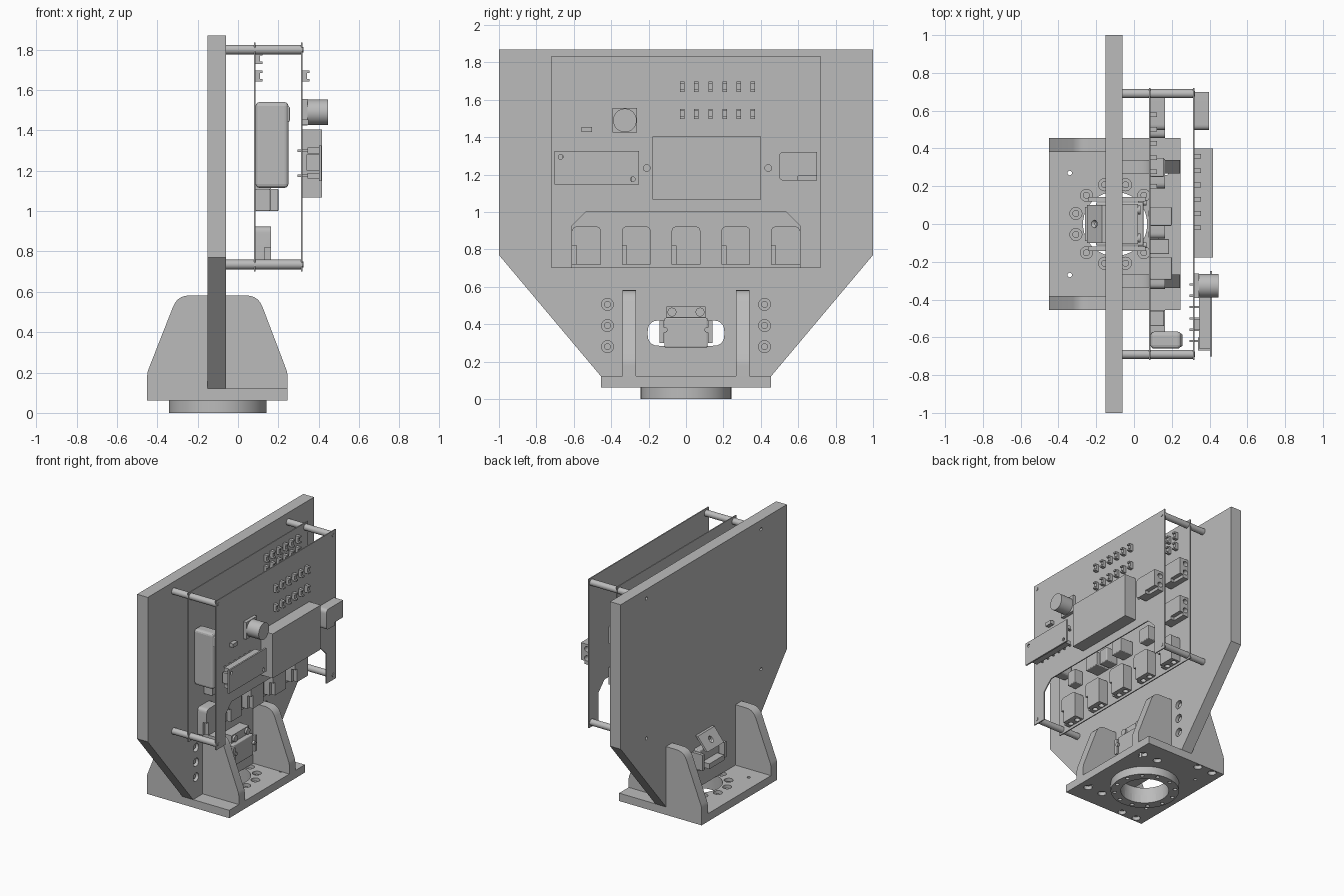
import bpy, bmesh, math
from mathutils import Matrix, Vector

cube = bpy.data.objects.get("Cube")
if cube:
    bpy.data.objects.remove(cube)

grey = bpy.data.materials.new("plain_grey")
grey.use_nodes = True
grey.diffuse_color = (0.5, 0.5, 0.5, 1)
grey.node_tree.nodes["Principled BSDF"].inputs["Base Color"].default_value = (0.5, 0.5, 0.5, 1)


def finish(name, bm):
    bmesh.ops.recalc_face_normals(bm, faces=bm.faces)
    mesh = bpy.data.meshes.new(name)
    bm.to_mesh(mesh)
    bm.free()
    mesh.materials.append(grey)
    ob = bpy.data.objects.new(name, mesh)
    bpy.context.collection.objects.link(ob)
    return ob


def prism(name, pts, axis, lo, hi):
    """Extrude a 2D outline along an axis; outline uses the other two axes in order."""
    bm = bmesh.new()
    k = "xyz".index(axis)

    def place(p, d):
        c = list(p)
        c.insert(k, d)
        return bm.verts.new(c)
    a, b = [place(p, lo) for p in pts], [place(p, hi) for p in pts]
    bm.faces.new(a)
    bm.faces.new(b)
    for i in range(len(pts)):
        j = (i + 1) % len(pts)
        bm.faces.new((a[i], a[j], b[j], b[i]))
    return finish(name, bm)


def box(name, x, y, z, bevel=0):
    ob = prism(name, [(x[0], y[0]), (x[1], y[0]), (x[1], y[1]), (x[0], y[1])], "z", *z)
    if bevel:
        m = ob.modifiers.new("rounding", "BEVEL")
        m.width, m.segments = bevel, 3
    return ob


def circle(c, r, n=24):
    return [(c[0] + r * math.cos(2 * math.pi * i / n), c[1] + r * math.sin(2 * math.pi * i / n))
            for i in range(n)]


def rounded(pts, radii, n=5):
    """Outline with rounded corners."""
    out = []
    for i, (p, r) in enumerate(zip(pts, radii)):
        p, a, b = Vector(p), Vector(pts[i - 1]), Vector(pts[(i + 1) % len(pts)])
        if not r:
            out.append(tuple(p))
            continue
        s, e = p + (a - p).normalized() * r, p + (b - p).normalized() * r
        for t in (k / n for k in range(n + 1)):
            out.append(tuple(s * (1 - t) ** 2 + p * 2 * t * (1 - t) + e * t * t))
    return out


def activate(ob):
    bpy.ops.object.select_all(action="DESELECT")
    ob.select_set(True)
    bpy.context.view_layer.objects.active = ob


def smooth(ob):
    activate(ob)
    bpy.ops.object.shade_smooth_by_angle(angle=math.radians(35))
    return ob


def cyl(name, c, r, axis, lo, hi, n=24):
    return smooth(prism(name, circle(c, r, n), axis, lo, hi))


def cut(ob, cutters):
    for c in cutters:
        m = ob.modifiers.new("hole", "BOOLEAN")
        m.operation, m.object, m.solver = "DIFFERENCE", c, "EXACT"
        activate(ob)
        bpy.ops.object.modifier_apply(modifier=m.name)
        bpy.data.objects.remove(c)
    return smooth(ob)


def holes(centres, r, axis, lo, hi):
    return [prism("cutter", circle(c, r, 16), axis, lo, hi) for c in centres]


SIDES = (-1, 1)
corners = [(s * 0.69, z) for s in SIDES for z in (0.735, 1.8)]

# Main upright panel with slot, bolt holes and standoff screw holes
panel = prism("main_panel", [(-1, 1.87), (1, 1.87), (1, 0.77), (0.455, 0.122), (-0.455, 0.122), (-1, 0.77)],
              "x", -0.15, -0.06)
slot = [(-0.205, 0.285), (0.205, 0.285), (0.205, 0.42), (-0.205, 0.42)]
bolts = [(s * 0.42, z) for s in SIDES for z in (0.28, 0.393, 0.506)]
cut(panel, [prism("cutter", rounded(slot, [0.06] * 4), "x", -0.3, 0.1)]
    + holes(bolts, 0.032, "x", -0.11, 0.1) + holes(corners, 0.012, "x", -0.3, -0.1))
for c in bolts:
    cyl("panel_bolt", c, 0.018, "x", -0.13, -0.075)

# Base plate with bearing ring
base = box("base_plate", (-0.45, 0.245), (-0.455, 0.455), (0.062, 0.122))
ring_holes = circle((-0.1, 0), 0.215, 12)
turn = math.radians(15)
ring_holes = [(-0.1 + 0.215 * math.cos(turn + k * math.pi / 6), 0.215 * math.sin(turn + k * math.pi / 6))
              for k in range(12)]
pins = [(x, s * 0.27) for x in (-0.34, 0.17) for s in SIDES]
feet = [(x, s * y) for s in SIDES for x, y in ((-0.37, 0.418), (-0.24, 0.418), (0.04, 0.305), (0.17, 0.305))]
cut(base, [prism("cutter", circle((-0.1, 0), 0.17, 48), "z", 0, 0.3)]
    + holes(ring_holes, 0.032, "z", 0.09, 0.3) + holes(pins, 0.012, "z", 0, 0.3)
    + holes(feet, 0.03, "z", 0, 0.09))
ring = cyl("bearing_ring", (-0.1, 0), 0.242, "z", 0, 0.062, 64)
cut(ring, [prism("cutter", circle((-0.1, 0), 0.17, 48), "z", -0.1, 0.2)]
    + holes(ring_holes, 0.014, "z", -0.1, 0.04))
for c in ring_holes:
    cyl("ring_bolt", c, 0.018, "z", 0.07, 0.105, 16)

# Gussets: wide-set behind the panel, closer together in front
for s in SIDES:
    rear = [(-0.15, 0.122), (-0.45, 0.122), (-0.45, 0.2), (-0.3, 0.582), (-0.15, 0.582)]
    front = [(-0.06, 0.122), (0.245, 0.122), (0.245, 0.2), (0.1, 0.582), (-0.06, 0.582)]
    radii = [0, 0, 0.02, 0.06, 0]
    smooth(prism("rear_gusset", rounded(rear, radii), "y", *sorted((s * 0.38, s * 0.455))))
    smooth(prism("front_gusset", rounded(front, radii), "y", *sorted((s * 0.268, s * 0.34))))

# Servo in the slot with its bracket
box("servo_body", (-0.2, 0.05), (-0.115, 0.115), (0.275, 0.435), 0.008)
for s in SIDES:
    box("servo_side_bracket", (-0.24, 0.06), sorted((s * 0.118, s * 0.142)), (0.3, 0.42))
    cyl("servo_screw", (s * 0.112, 0.37), 0.014, "x", 0.05, 0.066, 16)
    cyl("flange_screw", (s * 0.075, 0.465), 0.024, "x", 0.0, 0.035, 16)
box("servo_flange", (-0.06, 0.02), (-0.105, 0.105), (0.437, 0.495))
rear_plate = prism("rear_tilted_plate", [(-0.25, 0.43), (-0.23, 0.43), (-0.15, 0.53), (-0.17, 0.53)], "y", -0.1, 0.1)
cut(rear_plate, holes([(0, 0.48)], 0.02, "x", -0.4, 0))
box("servo_horn", (-0.26, -0.2), (-0.09, 0.09), (0.3, 0.34))

# Circuit boards on four standoffs
B1, B2 = 0.087, 0.32
box("inner_board", (B1 - 0.008, B1), (-0.72, 0.72), (0.7, 1.835))
outer = prism("outer_board", [(-0.72, 0.7), (-0.61, 0.7), (-0.61, 0.925), (-0.535, 1), (0.535, 1), (0.61, 0.925),
                              (0.61, 0.7), (0.72, 0.7), (0.72, 1.835), (-0.72, 1.835)], "x", B2 - 0.008, B2)
cut(outer, holes([(-0.21, 1.235), (0.44, 1.235)], 0.018, "x", 0.2, 0.4))
for c in corners:
    cyl("standoff", c, 0.024, "x", -0.06, B2 - 0.008)
    cyl("standoff_screw", c, 0.014, "x", B2 - 0.008, B2 + 0.004, 16)


# Plug sockets with two round openings at the low end
def socket(x, y, z, sideways=False):
    outline = [(-0.077, 0), (0.077, 0), (0.077, 0.203), (-0.077, 0.203)]
    ob = prism("plug_socket", rounded(outline, [0, 0, 0.03, 0.03]), "x", 0, 0.076)
    notch = box("cutter", (0.045, 0.1), (-0.1, -0.053), (-0.1, 0.1))
    cut(ob, [notch] + holes([(0.025, -0.03), (0.025, 0.04)], 0.02, "z", -0.1, 0.1))
    ob.matrix_world = Matrix.Translation((x, y, z)) @ Matrix.Rotation(math.pi / 2 * sideways, 4, "X")


for k in range(-2, 3):
    socket(B1, k * 0.266, 0.72)
for z in (1.12, 1.43):
    socket(B1, 0.7, z, True)
socket(B2, 0.7, 1.245, True)


# Two rows of six small headers on each board
def header_grid(x, y0, rows):
    for z in rows:
        for k in range(6):
            y = y0 + k * 0.0755
            box("small_header", (x, x + 0.022), (y - 0.012, y + 0.012), (z - 0.027, z + 0.027))
            for s in SIDES:
                box("header_lip", (x + 0.022, x + 0.034), (y - 0.012, y + 0.012),
                    sorted((z + s * 0.015, z + s * 0.027)))


header_grid(B2, -0.02, (1.525, 1.67))
header_grid(B1, 0.2, (1.67, 1.755))

# Inner board parts
box("large_terminal", (B1, 0.25), (-0.66, -0.57), (1.115, 1.54), 0.02)
box("terminal_bump", (0.22, 0.257), (-0.65, -0.58), (1.44, 1.52), 0.01)
for y, w, x in ((-0.235, 0.06, 0.2), (-0.12, 0.04, 0.185), (0.04, 0.05, 0.2), (0.3, 0.05, 0.16), (-0.5, 0.04, 0.16)):
    box("inner_block", (B1, x), (y - w, y + w), (1.0, 1.11), 0.006)

# Outer board parts
box("large_module", (B2, 0.417), (-0.178, 0.4), (1.067, 1.405))
box("capacitor_base", (B2, 0.345), (-0.392, -0.262), (1.425, 1.555))
cyl("capacitor", (-0.327, 1.49), 0.063, "x", 0.345, 0.447, 32)
box("small_part", (B2, 0.35), (-0.558, -0.502), (1.427, 1.455))

# Small add-on board with headers and parts beneath
addon = box("addon_board", (0.402, 0.414), (-0.702, -0.25), (1.148, 1.325))
cut(addon, holes([(-0.67, 1.295), (-0.285, 1.175)], 0.013, "x", 0.3, 0.5))
for z in (1.175, 1.3):
    box("addon_header", (0.345, 0.402), (-0.66, -0.29), (z - 0.014, z + 0.014))
    for k in range(6):
        y = -0.62 + k * 0.06
        box("addon_pin", (0.295, 0.345), (y - 0.006, y + 0.006), (z - 0.006, z + 0.006))
box("addon_chip", (0.34, 0.402), (-0.67, -0.6), (1.2, 1.28))
